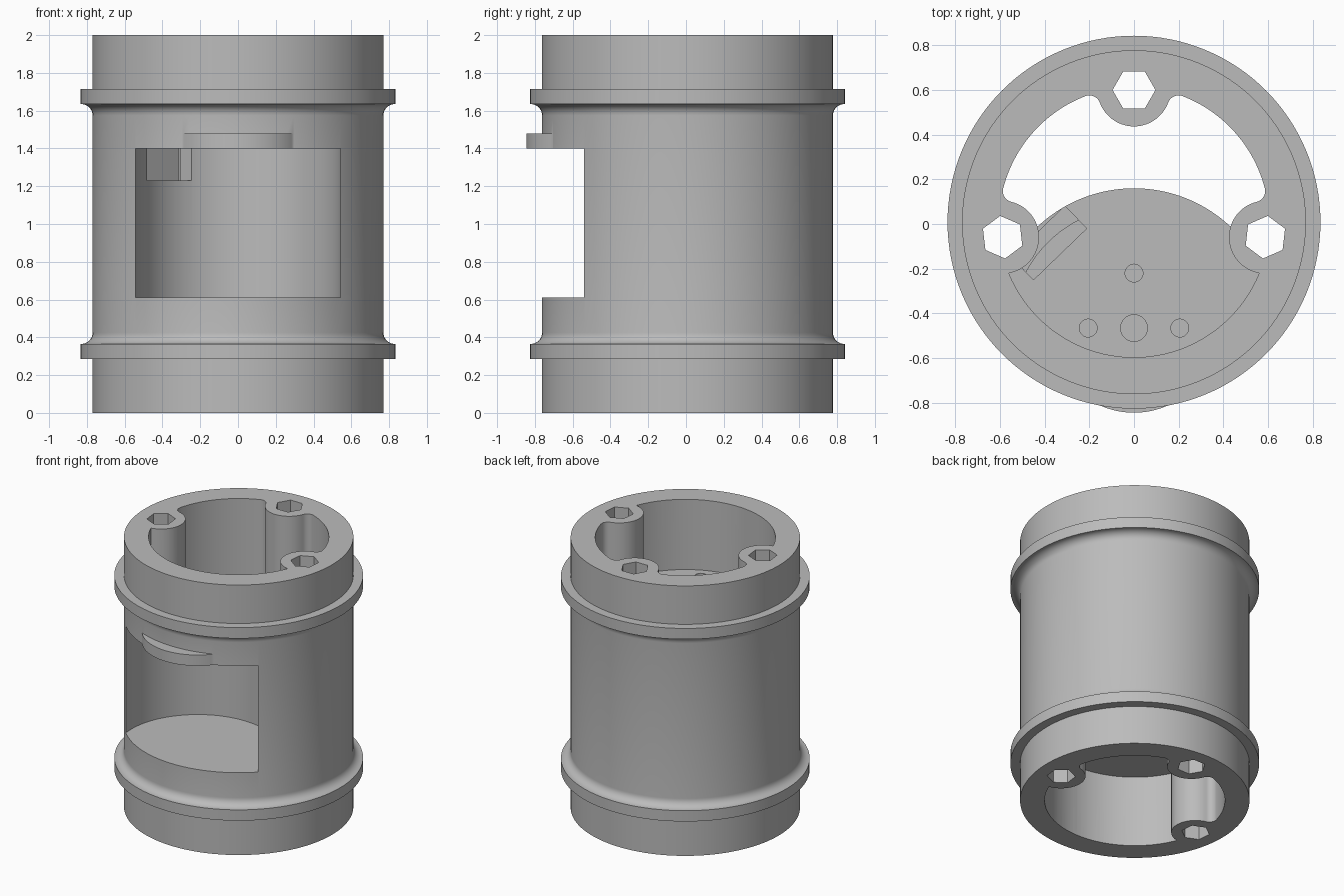
import bpy, bmesh
from math import sin, cos, acos, radians, pi, tau
from mathutils import Vector

if "Cube" in bpy.data.objects:
    bpy.data.objects.remove(bpy.data.objects["Cube"])

AXIS = Vector((0, 0.008))     # tube axis
POCKET = Vector((0, -0.47))   # axis of the front pocket
OUTER, WALL = 0.77, 0.605     # tube radii
BOSS_D, BOSS_R, FILLET = 0.592, 0.163, 0.05
HEIGHT = 2.0

grey = bpy.data.materials.new("grey plastic")
grey.use_nodes = True
colour = (0.5, 0.5, 0.5, 1)
grey.diffuse_color = colour
grey.node_tree.nodes["Principled BSDF"].inputs["Base Color"].default_value = colour


def make(name, bm):
    bmesh.ops.recalc_face_normals(bm, faces=bm.faces)
    mesh = bpy.data.meshes.new(name)
    bm.to_mesh(mesh)
    bm.free()
    mesh.materials.append(grey)
    obj = bpy.data.objects.new(name, mesh)
    bpy.context.collection.objects.link(obj)
    return obj


def polar(a, r=1.0):
    return Vector((r * cos(a), r * sin(a)))


def arc(c, r, a0, a1, n):
    return [c + polar(a0 + (a1 - a0) * i / n, r) for i in range(n + 1)]


def prism(name, points, z0, z1):
    bm = bmesh.new()
    face = bm.faces.new([bm.verts.new((p.x, p.y, z0)) for p in points])
    ext = bmesh.ops.extrude_face_region(bm, geom=[face])
    top = [v for v in ext["geom"] if isinstance(v, bmesh.types.BMVert)]
    bmesh.ops.translate(bm, verts=top, vec=(0, 0, z1 - z0))
    return make(name, bm)


def cylinder(name, c, r, z0, z1, n=96, turn=0.0):
    return prism(name, arc(c, r, turn, turn + tau, n)[:-1], z0, z1)


def combine(target, tool, operation):
    mod = target.modifiers.new("combine", "BOOLEAN")
    mod.operation, mod.solver, mod.object = operation, "EXACT", tool
    bpy.ops.object.select_all(action="DESELECT")
    bpy.context.view_layer.objects.active = target
    target.select_set(True)
    bpy.ops.object.modifier_apply(modifier=mod.name)
    bpy.data.objects.remove(tool)


def lathe(name, profile, steps=128):
    bm = bmesh.new()
    verts = [bm.verts.new((r, 0, z)) for r, z in profile]
    edges = [bm.edges.new(pair) for pair in zip(verts, verts[1:])]
    bmesh.ops.spin(bm, geom=verts + edges, cent=(0, 0, 0), axis=(0, 0, 1),
                   angle=tau, steps=steps)
    bmesh.ops.remove_doubles(bm, verts=bm.verts, dist=1e-4)
    bmesh.ops.translate(bm, verts=bm.verts, vec=AXIS.to_3d())
    return make(name, bm)


# Tube body with two flanges, each with a fillet on its inner side
FLANGE, BLEND = 0.835, 0.06
sweep = arc(Vector((OUTER + BLEND, 0.365 + BLEND)), BLEND, 1.5 * pi, pi, 8)
lower = [(0, 0), (OUTER, 0), (OUTER, 0.285), (FLANGE, 0.285), (FLANGE, 0.365)]
lower += [(p.x, p.y) for p in sweep]
body = lathe("tube_body", lower + [(r, HEIGHT - z) for r, z in reversed(lower)])


# Cavity outline: round wall interrupted by three screw bosses
def tangent_angles(reach, radius):
    d = acos((BOSS_D ** 2 + reach ** 2 - radius ** 2) / (2 * BOSS_D * reach))
    return d, acos((BOSS_D - reach * cos(d)) / radius)


SOFT = tangent_angles(WALL - FILLET, BOSS_R + FILLET)
SHARP = tangent_angles(WALL, BOSS_R)
bosses = [(radians(-6.5), SHARP, SOFT), (radians(90), SOFT, SOFT),
          (radians(186.5), SOFT, SHARP)]
outline = []
for i, (t, before, after) in enumerate(bosses):
    if before is SOFT:
        d, phi = before
        outline += arc(AXIS + polar(t - d, WALL - FILLET), FILLET, t - d, t + phi, 10)
    outline += arc(AXIS + polar(t, BOSS_D), BOSS_R,
                   t + pi + before[1], t + pi - after[1], 28)
    if after is SOFT:
        d, phi = after
        outline += arc(AXIS + polar(t + d, WALL - FILLET), FILLET, t - phi, t + d, 10)
    nxt = bosses[(i + 1) % 3]
    end = nxt[0] + (tau if i == 2 else 0)
    outline += arc(AXIS, WALL, t + after[0], end - nxt[1][0], 40)
clean = [p for i, p in enumerate(outline) if (p - outline[i - 1]).length > 1e-4]
combine(body, prism("cavity_cutter", clean, -0.1, HEIGHT + 0.1), "DIFFERENCE")

# Housing block inside the tube, with a round lip poking out of the front
housing = cylinder("housing", POCKET, 0.63, 0.53, 1.48)
limit = cylinder("housing_limit", AXIS, 0.69, 0.4, 1.6)
combine(limit, cylinder("lip_disc", POCKET, 0.375, 1.3, 1.7), "UNION")
combine(housing, limit, "INTERSECT")
combine(body, housing, "UNION")

# Front pocket, which also opens the window in the wall
combine(body, cylinder("pocket_cutter", POCKET, 0.546, 0.61, 1.4), "DIFFERENCE")

# Shaft hole and screw holes through the pocket ceiling
for x, y, r in ((0, -0.466, 0.06), (0, -0.22, 0.04),
                (-0.205, -0.466, 0.04), (0.205, -0.466, 0.04)):
    combine(body, cylinder("hole_cutter", Vector((x, y)), r, 1.3, 1.6, 32), "DIFFERENCE")

# Diagonal cable slot through the pocket wall and ceiling
a, b = Vector((-0.45, -0.25)), Vector((-0.212, -0.02))
out = Vector((a.y - b.y, b.x - a.x)).normalized() * 0.14
combine(body, prism("slot_cutter", [a, b, b + out, a + out], 1.23, 1.55), "DIFFERENCE")

# Hexagonal bolt channels through the bosses
for t, _, _ in bosses:
    combine(body, cylinder("bolt_cutter", AXIS + polar(t, BOSS_D), 0.096,
                           -0.1, HEIGHT + 0.1, 6, t - pi / 2), "DIFFERENCE")

bpy.ops.object.select_all(action="DESELECT")
body.select_set(True)
bpy.context.view_layer.objects.active = body
bpy.ops.object.shade_smooth_by_angle(angle=radians(30))
